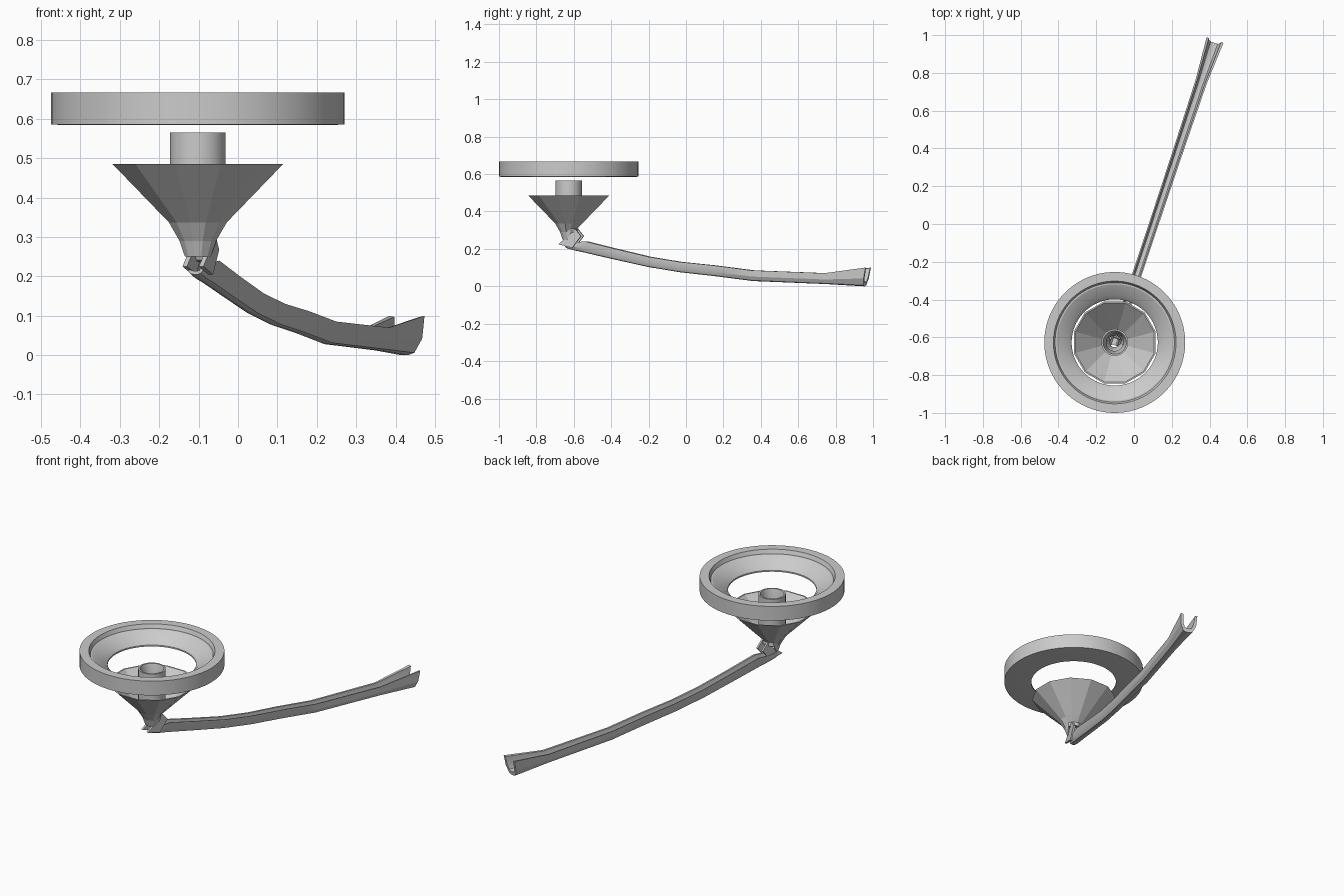
import bpy, bmesh, math
from mathutils import Vector

if "Cube" in bpy.data.objects:
    bpy.data.objects.remove(bpy.data.objects["Cube"])

CX, CY = -0.102, -0.627          # axis of the round parts
ARM = Vector((0.316, 0.949, 0))  # heading of the arm seen from above
SIDE = Vector((0.949, -0.316, 0))


def finish(name, bm, smooth=None):
    bmesh.ops.recalc_face_normals(bm, faces=bm.faces[:])
    mesh = bpy.data.meshes.new(name)
    bm.to_mesh(mesh)
    bm.free()
    ob = bpy.data.objects.new(name, mesh)
    bpy.context.collection.objects.link(ob)
    if smooth:
        bpy.ops.object.select_all(action='DESELECT')
        ob.select_set(True)
        bpy.context.view_layer.objects.active = ob
        bpy.ops.object.shade_smooth_by_angle(angle=math.radians(smooth))
    return ob


def loft(bm, rings, closed):
    """Join equal closed loops of points; close into a torus or cap the ends."""
    vs = [[bm.verts.new(p) for p in r] for r in rings]
    n = len(vs[0])
    for i in range(len(vs) if closed else len(vs) - 1):
        a, b = vs[i], vs[(i + 1) % len(vs)]
        for j in range(n):
            k = (j + 1) % n
            bm.faces.new((a[j], a[k], b[k], b[j]))
    return vs


def lathe(profile, sides):
    """Turn a closed (radius, z) profile about the vertical axis."""
    bm = bmesh.new()
    rings = []
    for i in range(sides):
        t = 2 * math.pi * (i + 0.5) / sides
        rings.append([(CX + r * math.cos(t), CY + r * math.sin(t), z) for r, z in profile])
    loft(bm, rings, True)
    return bm


# upper ring with a recessed lip and sloping inner shelf
finish("upper_ring", lathe([
    (0.373, 0.586), (0.373, 0.667), (0.325, 0.667), (0.316, 0.645), (0.308, 0.645),
    (0.25, 0.615), (0.228, 0.592), (0.228, 0.584), (0.338, 0.584)], 72), 25)

# hollow stem standing in the cup
finish("stem_tube", lathe([
    (0.071, 0.335), (0.071, 0.566), (0.062, 0.566), (0.045, 0.50), (0.045, 0.335)], 24), 30)

# faceted open cup, its lower mouth cut away on the arm side
bm = lathe([(0.224, 0.485), (0.076, 0.337), (0.048, 0.29), (0.034, 0.25),
            (0.026, 0.25), (0.040, 0.295), (0.068, 0.342), (0.216, 0.485)], 12)
axis = Vector((CX, CY, 0))
for v in bm.verts:
    d = Vector((v.co.x, v.co.y, 0)) - axis
    if v.co.z < 0.26 and d.normalized().dot(ARM) > 0.2:
        v.co = axis + d * 1.45 + Vector((0, 0, 0.288))
    elif v.co.z < 0.30 and d.normalized().dot(ARM) > 0.2:
        v.co.z += 0.02
finish("faceted_cup", bm)

# arm: U-shaped channel, stations are (y, bottom z, top z, half width, lean of the top)
stations = [(-0.64, 0.205, 0.245, 0.026, 0.0), (-0.60, 0.193, 0.235, 0.026, 0.01),
            (-0.54, 0.180, 0.240, 0.026, 0.01), (-0.38, 0.143, 0.200, 0.025, 0.01),
            (-0.20, 0.103, 0.157, 0.025, 0.01), (-0.03, 0.075, 0.130, 0.025, 0.005),
            (0.15, 0.055, 0.112, 0.026, 0.0), (0.36, 0.028, 0.085, 0.027, 0.0),
            (0.75, 0.012, 0.070, 0.031, 0.0), (0.955, 0.0, 0.100, 0.047, 0.02)]
half = [(1, 1), (0.95, 0.42), (0.55, 0.06), (0.2, 0)]
inner = [(0.2, 0.22), (0.42, 0.26), (0.62, 0.5), (0.72, 0.97)]
section = ([(-u, h) for u, h in half] + half[::-1]
           + inner[::-1] + [(-u, h) for u, h in inner])
bm = bmesh.new()
rings = []
for y, z0, z1, w, lean in stations:
    mid = Vector((-0.105 + (y + 0.63) * 0.333, y, 0))
    rings.append([mid + SIDE * (u * w) + ARM * (lean * h)
                  + Vector((0, 0, z0 + (z1 - z0) * h)) for u, h in section])
vs = loft(bm, rings, False)
bm.faces.new(vs[0])
bm.faces.new(vs[-1])
finish("arm_channel", bm, 25)

# hinge lugs rising from the head of the arm on both sides
lug = [(-0.052, 0.225), (0.025, 0.205), (0.075, 0.268), (0.042, 0.308), (0.012, 0.275)]
for s, name in ((-1, "hinge_lug_left"), (1, "hinge_lug_right")):
    bm = bmesh.new()
    base = Vector((-0.098, -0.625, 0))
    rings = [[base + ARM * a + SIDE * (s * u) + Vector((0, 0, z)) for a, z in lug]
             for u in (0.016, 0.028)]
    vs = loft(bm, rings, False)
    bm.faces.new(vs[0])
    bm.faces.new(vs[1])
    finish(name, bm)

# small pin between the lugs
bm = bmesh.new()
rings = []
for u in (-0.02, 0.02):
    c = Vector((-0.098, -0.625, 0.25)) + ARM * 0.03 + SIDE * u
    rings.append([c + ARM * (0.012 * math.cos(t * math.pi / 4))
                  + Vector((0, 0, 0.012 * math.sin(t * math.pi / 4))) for t in range(8)])
vs = loft(bm, rings, False)
bm.faces.new(vs[0])
bm.faces.new(vs[1])
finish("hinge_pin", bm)
